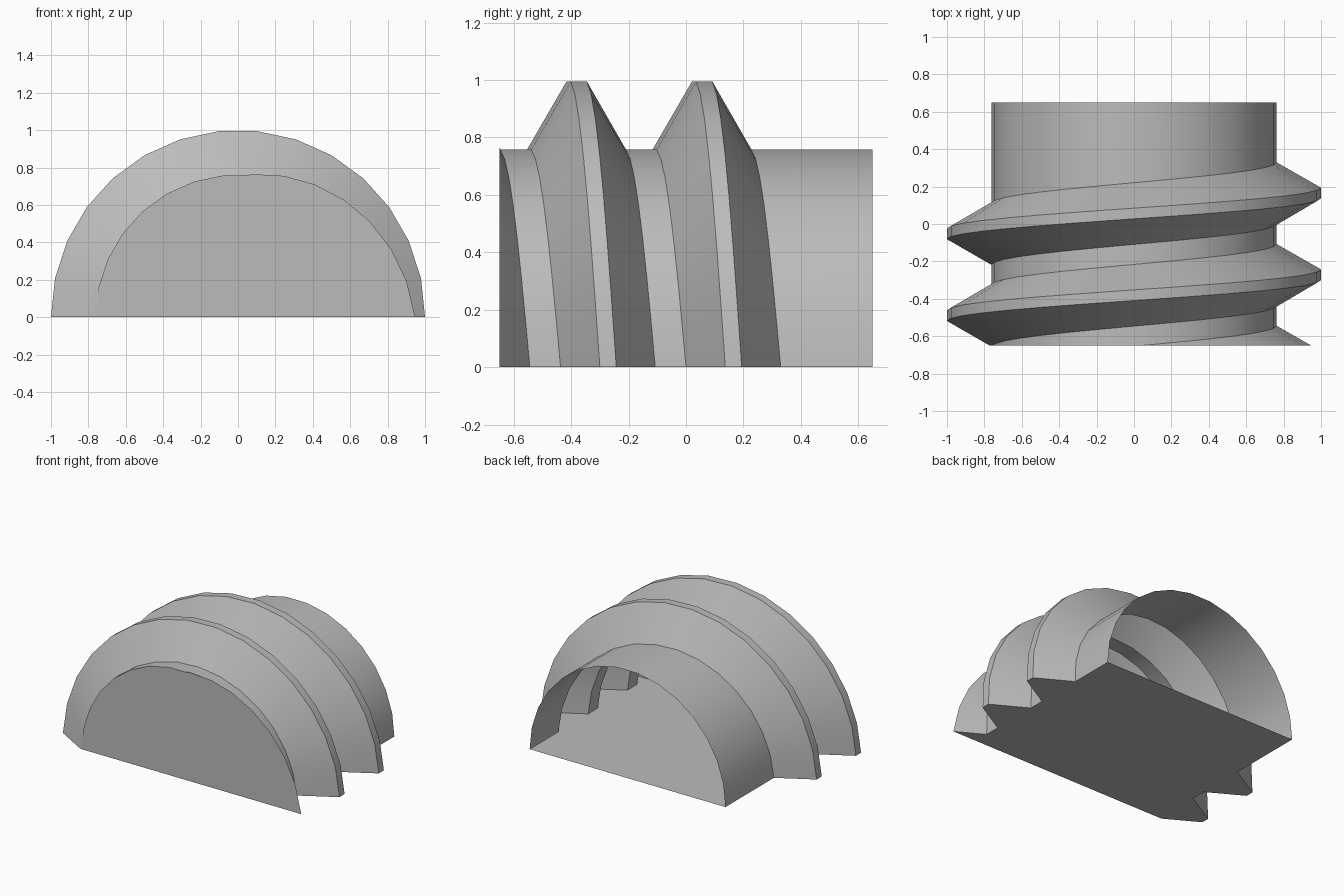
import bpy, bmesh, math

cube = bpy.data.objects.get("Cube")
if cube:
    bpy.data.objects.remove(cube, do_unlink=True)

# Proportions of the half screw
PITCH, ROOT, CREST = 0.437, 0.762, 1.0
FRONT, BACK = -0.65, 0.65
STEPS = 15

# Thread profile at angle zero: (distance along the axis, radius)
tooth = [(0.0, ROOT), (0.137, CREST), (0.194, CREST), (0.33, ROOT)]
profile = [(y + turn * PITCH, r) for turn in (-2, -1, 0) for y, r in tooth]

bm = bmesh.new()

# Threaded wall: the profile slides forward as it sweeps half a turn
rings = []
for i in range(STEPS + 1):
    a = math.pi * i / STEPS
    shift = -PITCH * a / math.tau
    ring = [(y + shift, r) for y, r in profile] + [(BACK, ROOT)]
    rings.append([bm.verts.new((r * math.cos(a), y, r * math.sin(a))) for y, r in ring])
for r0, r1 in zip(rings, rings[1:]):
    for j in range(len(r0) - 1):
        bm.faces.new((r0[j], r1[j], r1[j + 1], r0[j + 1]))

# Trim the thread flush with the front
bmesh.ops.bisect_plane(bm, geom=bm.verts[:] + bm.edges[:] + bm.faces[:], dist=1e-5,
                       plane_co=(0, FRONT, 0), plane_no=(0, -1, 0), clear_outer=True)
bmesh.ops.remove_doubles(bm, verts=bm.verts[:], dist=1e-4)

# Flat front cap and flat underside; the back end stays open
cap = [v for v in bm.verts if abs(v.co.y - FRONT) < 1e-4]
cap.sort(key=lambda v: math.atan2(max(v.co.z, 0), v.co.x))
base = [v for v in bm.verts if abs(v.co.z) < 1e-4]
left = sorted((v for v in base if v.co.x > 0), key=lambda v: v.co.y)
right = sorted((v for v in base if v.co.x < 0), key=lambda v: -v.co.y)
bm.faces.new(cap)
bm.faces.new(left + right)
bmesh.ops.recalc_face_normals(bm, faces=bm.faces[:])

mesh = bpy.data.meshes.new("half_screw")
bm.to_mesh(mesh)
bm.free()
screw = bpy.data.objects.new("half_screw", mesh)
bpy.context.collection.objects.link(screw)

# Plain grey
grey = bpy.data.materials.new("plain grey")
grey.use_nodes = True
color = (0.5, 0.5, 0.5, 1.0)
grey.diffuse_color = color
grey.node_tree.nodes["Principled BSDF"].inputs["Base Color"].default_value = color
mesh.materials.append(grey)

bpy.context.view_layer.objects.active = screw
screw.select_set(True)
bpy.ops.object.shade_smooth_by_angle(angle=math.radians(25))
